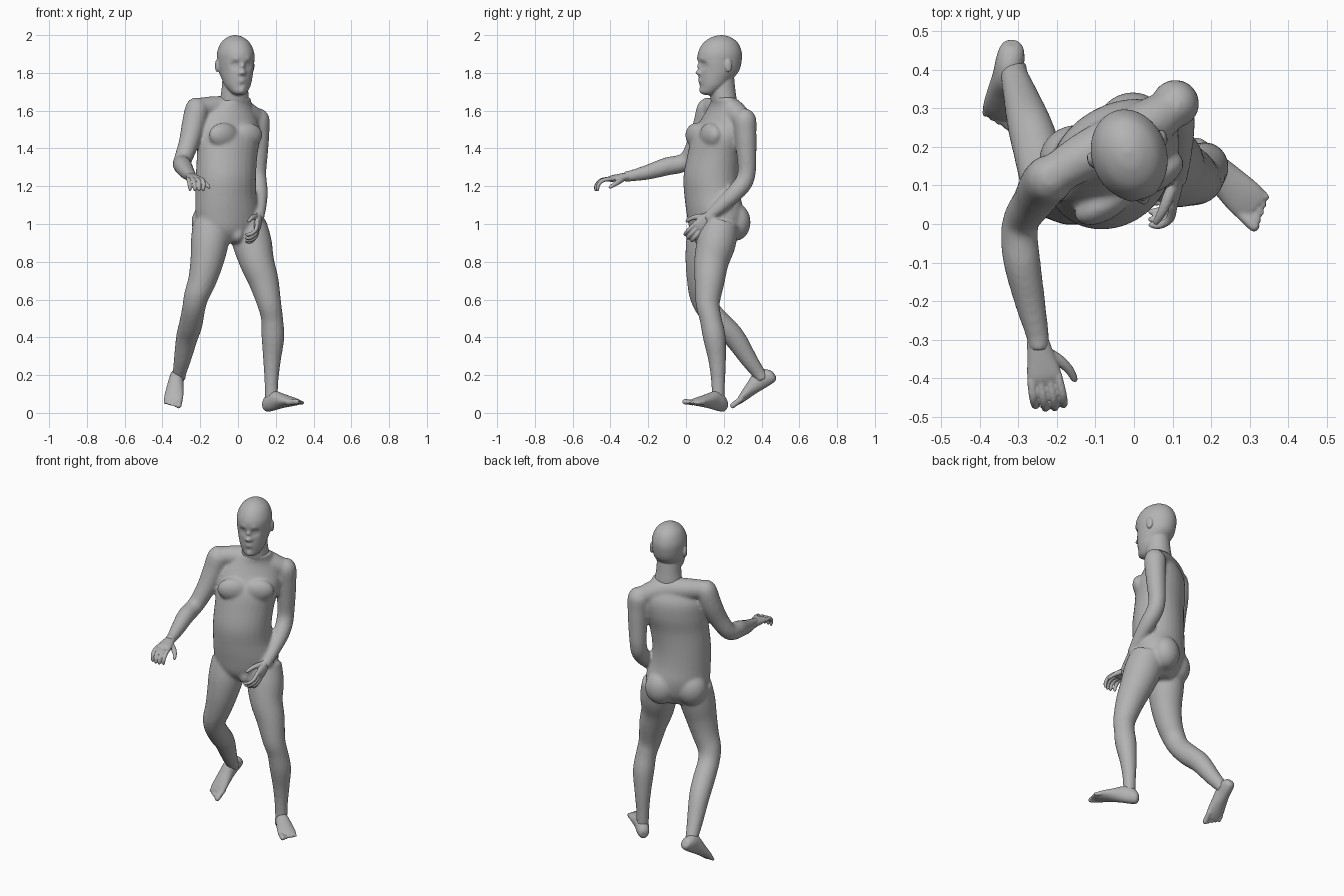
import bpy
import bmesh
from math import sin, cos, pi, exp, radians
from mathutils import Vector, Matrix

cube = bpy.data.objects.get("Cube")
if cube:
    bpy.data.objects.remove(cube, do_unlink=True)

clay = bpy.data.materials.new("grey_clay")
clay.use_nodes = True
grey = (0.45, 0.45, 0.45, 1)
clay.diffuse_color = grey
clay.node_tree.nodes["Principled BSDF"].inputs["Base Color"].default_value = grey


def spline(p, q, r, s, t):
    """Catmull-Rom blend of four stations, value by value."""
    return [0.5 * (2 * b + (c - a) * t + (2 * a - 5 * b + 4 * c - d) * t * t
                   + (3 * b - a - 3 * c + d) * t ** 3)
            for a, b, c, d in zip(p, q, r, s)]


def loft(bm, stations, side=(1, 0, 0), axis=None, matrix=Matrix(), steps=5, segments=28):
    """Smooth closed tube through stations (x, y, z, half width[, half depth])."""
    last = len(stations) - 1
    rows = []
    for i in range(last):
        four = [stations[min(max(i + k, 0), last)] for k in (-1, 0, 1, 2)]
        rows += [spline(*four, j / steps) for j in range(steps)]
    rows.append(stations[-1])
    rings = []
    for i, row in enumerate(rows):
        ahead, behind = rows[min(i + 1, len(rows) - 1)], rows[max(i - 1, 0)]
        t = Vector(axis) if axis else Vector(ahead[:3]) - Vector(behind[:3])
        t.normalize()
        u = Vector(side) - t * t.dot(Vector(side))
        u.normalize()
        v = t.cross(u)
        ring = []
        for k in range(segments):
            angle = 2 * pi * k / segments
            point = Vector(row[:3]) + u * row[3] * cos(angle) + v * row[-1] * sin(angle)
            ring.append(bm.verts.new(matrix @ point))
        rings.append(ring)
    for low, high in zip(rings, rings[1:]):
        for k in range(segments):
            n = (k + 1) % segments
            bm.faces.new((low[k], low[n], high[n], high[k]))
    bm.faces.new(rings[0])
    bm.faces.new(rings[-1])


def ball(bm, centre, radii, matrix=Matrix()):
    shape = matrix @ Matrix.Translation(centre) @ Matrix.Diagonal((*radii, 1))
    bmesh.ops.create_uvsphere(bm, u_segments=24, v_segments=16, radius=1, matrix=shape)


def frame(origin, forward, up):
    """Local frame whose -y runs along forward and whose z leans to up."""
    y = -Vector(forward).normalized()
    z = Vector(up) - y * y.dot(Vector(up))
    z.normalize()
    x = y.cross(z)
    turn = Matrix((x, y, z)).transposed().to_4x4()
    return Matrix.Translation(origin) @ turn


def finish(name, bm, voxel, rounds):
    """Fuse the overlapping forms into one skin and relax it."""
    bmesh.ops.recalc_face_normals(bm, faces=bm.faces[:])
    mesh = bpy.data.meshes.new(name)
    bm.to_mesh(mesh)
    bm.free()
    mesh.materials.append(clay)
    obj = bpy.data.objects.new(name, mesh)
    bpy.context.collection.objects.link(obj)
    fuse = obj.modifiers.new("fuse", 'REMESH')
    fuse.mode = 'VOXEL'
    fuse.voxel_size = voxel
    fuse.use_smooth_shade = True
    relax = obj.modifiers.new("relax", 'SMOOTH')
    relax.factor = 0.5
    relax.iterations = rounds
    return obj


# Body: trunk, shoulder girdle, chest and buttocks, limbs
body = bmesh.new()
across = (cos(radians(30)), sin(radians(30)), 0)
loft(body, [
    (-.045, .15, .9, .08, .07),
    (-.05, .155, .96, .16, .12),
    (-.054, .155, 1.05, .18, .14),
    (-.064, .14, 1.15, .168, .142),
    (-.064, .135, 1.25, .165, .143),
    (-.058, .15, 1.36, .168, .135),
    (-.05, .175, 1.46, .178, .13),
    (-.05, .2, 1.55, .165, .105),
    (-.03, .205, 1.62, .115, .075),
    (0, .2, 1.67, .07, .06)], side=across, axis=(0, 0, 1))
loft(body, [
    (-.225, .115, 1.615, .05),
    (-.12, .18, 1.615, .062),
    (0, .235, 1.6, .07),
    (.11, .31, 1.55, .05)], side=(0, 0, 1))
trunk = Matrix.Translation((-.055, .165, 0)) @ Matrix.Rotation(radians(30), 4, 'Z')
for s in (-1, 1):
    ball(body, (s * .075, -.085, 1.47), (.085, .045, .065), trunk)
    ball(body, (s * .085, .06, 1.01), (.09, .08, .1), trunk)
ball(body, (0, -.1, .945), (.035, .04, .045), trunk)

right_arm = [
    (-.2, .125, 1.66, .03), (-.215, .12, 1.62, .06), (-.235, .1, 1.53, .062),
    (-.26, .06, 1.43, .054), (-.29, .015, 1.345, .048), (-.297, -.03, 1.318, .048),
    (-.29, -.1, 1.305, .048), (-.27, -.2, 1.275, .04), (-.25, -.29, 1.255, .03),
    (-.247, -.33, 1.25, .028)]
left_arm = [
    (.09, .305, 1.6, .03), (.105, .31, 1.56, .06), (.108, .315, 1.48, .058),
    (.106, .32, 1.38, .053), (.102, .322, 1.28, .048), (.105, .305, 1.22, .048),
    (.112, .26, 1.165, .046), (.114, .19, 1.1, .038), (.112, .135, 1.05, .03),
    (.108, .11, 1.025, .028)]
right_leg = [
    (-.14, .12, 1, .1), (-.15, .1, .9, .1), (-.165, .085, .8, .088),
    (-.19, .08, .7, .075), (-.22, .085, .62, .066), (-.235, .115, .55, .061),
    (-.25, .185, .47, .062), (-.27, .255, .4, .058), (-.295, .335, .28, .045),
    (-.31, .385, .21, .036), (-.312, .41, .175, .034)]
left_leg = [
    (.05, .18, 1, .1), (.075, .16, .9, .104), (.1, .135, .8, .092),
    (.135, .125, .7, .08), (.165, .115, .58, .064), (.18, .13, .5, .058),
    (.185, .15, .4, .06), (.18, .165, .28, .047), (.177, .17, .17, .037),
    (.177, .17, .07, .034)]
for limb in (right_arm, left_arm, right_leg, left_leg):
    loft(body, limb)
finish("body", body, 0.009, 7)

# Head: skull loft, then brow, eyes, nose, mouth and chin pushed along y
head = bmesh.new()
loft(head, [
    (0, -.06, 1.682, .015, .015),
    (0, -.056, 1.695, .04, .044),
    (0, -.036, 1.73, .066, .07),
    (0, -.02, 1.77, .08, .09),
    (0, -.004, 1.81, .09, .108),
    (0, 0, 1.86, .096, .118),
    (0, .002, 1.91, .095, .117),
    (0, .006, 1.96, .074, .092),
    (0, .008, 1.99, .038, .048),
    (0, .01, 2, .006, .006)], axis=(0, 0, 1), steps=10, segments=96)
features = [
    (0, 1.835, .012, -.012), (0, 1.802, .014, -.024), (0, 1.757, .02, -.008),
    (0, 1.738, .01, .005), (0, 1.705, .02, -.008)]
for s in (-1, 1):
    features += [(s * .036, 1.842, .02, .016), (s * .036, 1.84, .01, -.007),
                 (s * .034, 1.872, .016, -.005), (s * .015, 1.797, .008, -.008)]
for vert in head.verts:
    if vert.co.y < 0:
        x, z = vert.co.x, vert.co.z
        vert.co.y += sum(push * exp(-((x - fx) ** 2 + (z - fz) ** 2) / size ** 2)
                         for fx, fz, size, push in features)
for s in (-1, 1):
    ball(head, (s * .098, .018, 1.838), (.01, .02, .034))
loft(head, [
    (0, .03, 1.6, .085, .06), (0, .022, 1.66, .077, .068),
    (0, .015, 1.72, .07, .068), (0, .015, 1.8, .065, .06)], axis=(0, 0, 1))
head.transform(Matrix.Translation((-.012, .178, 0)) @ Matrix.Rotation(radians(18), 4, 'Z'))
finish("head", head, 0.005, 2)


# Hands: palm, four curled fingers and a thumb
def hand(name, place, thumb):
    bm = bmesh.new()
    loft(bm, [
        (0, .02, 0, .027, .023), (0, -.03, 0, .036, .021),
        (0, -.08, 0, .045, .017), (0, -.102, -.002, .04, .011)], axis=(0, -1, 0))
    for i in range(4):
        x = thumb * (.034 - .023 * i)
        reach = (.95, 1, .96, .82)[i]
        loft(bm, [
            (x, -.085, 0, .012), (x * 1.1, -.09 - .045 * reach, -.002, .011),
            (x * 1.1, -.09 - .075 * reach, -.022, .01),
            (x, -.09 - .083 * reach, -.045, .009),
            (x, -.09 - .08 * reach, -.056, .004)], segments=12)
    loft(bm, [
        (thumb * .015, -.02, -.005, .015), (thumb * .045, -.05, -.018, .015),
        (thumb * .066, -.08, -.03, .012), (thumb * .075, -.108, -.042, .009),
        (thumb * .076, -.115, -.046, .004)], side=(0, 0, 1), segments=12)
    bm.transform(place)
    finish(name, bm, 0.004, 2)


hand("right_hand", frame((-.247, -.315, 1.25), (.03, -.16, -.02), (0, 0, 1)), 1)
hand("left_hand", frame((.11, .13, 1.045), (-.1, -.65, -.75), (1, 0, 0)), -1)


# Feet: heel to ball loft with five toes
def foot(name, place, inner):
    bm = bmesh.new()
    loft(bm, [
        (0, .008, .035, .015, .018), (0, -.004, .038, .03, .034),
        (0, -.035, .048, .037, .048), (0, -.08, .052, .039, .05),
        (0, -.14, .04, .046, .036), (0, -.2, .026, .051, .023),
        (0, -.235, .017, .044, .013)], axis=(0, -1, 0))
    for i in range(5):
        x = inner * (.035 - .019 * i)
        r = .015 if i == 0 else .01
        tip = -.27 + .009 * i
        loft(bm, [(x, -.2, .02, r), (x, tip + .02, .017, r),
                  (x, tip, .014, r * .9), (x, tip - .008, .013, r * .4)], segments=12)
    bm.transform(place)
    finish(name, bm, 0.005, 3)


foot("right_foot", frame((-.312, .48, .17), (-.04, -.25, -.165), (0, 0, 1)), 1)
foot("left_foot", frame((.15, .2, .003), (.205, -.2, .045), (0, 0, 1)), -1)
